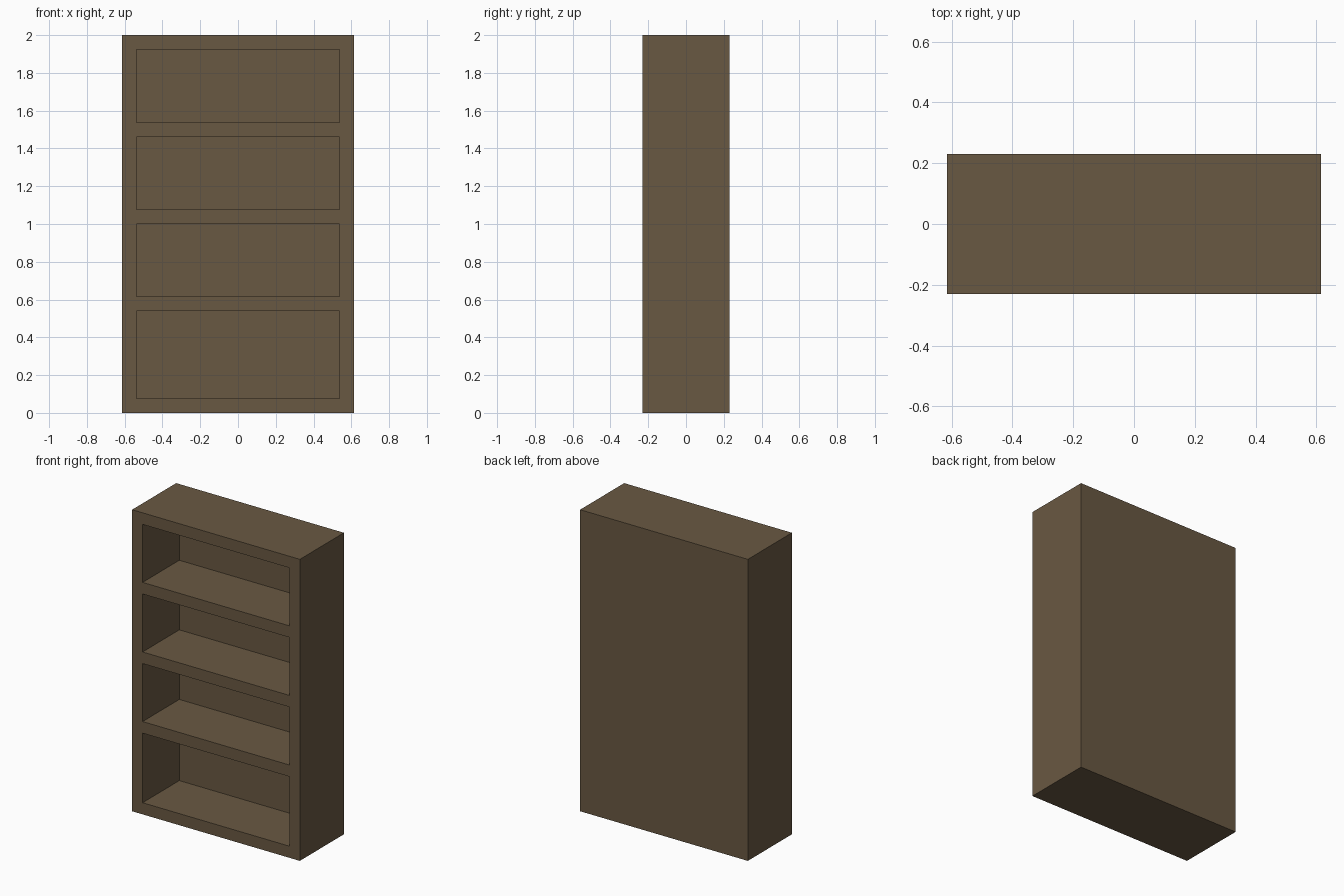
import bpy
import bmesh
from mathutils import Vector

default = bpy.data.objects.get("Cube")
if default:
    bpy.data.objects.remove(default, do_unlink=True)

# Proportions in board thicknesses
T = 1 / 13
WIDTH, DEPTH, HEIGHT = 16 * T, 6 * T, 26 * T
OPENINGS = [(1, 7), (8, 13), (14, 19), (20, 25)]

wood = bpy.data.materials.new("brown wood")
wood.use_nodes = True
colour = (0.141, 0.098, 0.0545, 1)
wood.diffuse_color = colour
bsdf = next(n for n in wood.node_tree.nodes if n.type == "BSDF_PRINCIPLED")
bsdf.inputs["Base Color"].default_value = colour
bsdf.inputs["Roughness"].default_value = 0.8

# Solid case
bm = bmesh.new()
bmesh.ops.create_cube(bm, size=1)
bmesh.ops.scale(bm, vec=(WIDTH, DEPTH, HEIGHT), verts=bm.verts)
bmesh.ops.translate(bm, vec=(0, 0, HEIGHT / 2), verts=bm.verts)


def front_faces():
    bm.normal_update()
    return [f for f in bm.faces if f.normal.y < -0.9]


def cut_front(point, normal):
    faces = front_faces()
    edges = {e for f in faces for e in f.edges}
    verts = {v for f in faces for v in f.verts}
    bmesh.ops.bisect_plane(bm, geom=faces + list(edges) + list(verts),
                           plane_co=point, plane_no=normal)


# Outline the side boards and shelves on the front
inner = WIDTH / 2 - T
for x in (-inner, inner):
    cut_front(Vector((x, 0, 0)), Vector((1, 0, 0)))
for level in (z for opening in OPENINGS for z in opening):
    cut_front(Vector((0, 0, level * T)), Vector((0, 0, 1)))


def is_opening(face):
    c = face.calc_center_median()
    return abs(c.x) < inner and any(a * T < c.z < b * T for a, b in OPENINGS)


# Hollow out the compartments, leaving the back board
bays = [f for f in front_faces() if is_opening(f)]
hollow = bmesh.ops.extrude_discrete_faces(bm, faces=bays)["faces"]
bmesh.ops.translate(bm, vec=(0, DEPTH - T, 0),
                    verts=list({v for f in hollow for v in f.verts}))
bmesh.ops.recalc_face_normals(bm, faces=bm.faces)

mesh = bpy.data.meshes.new("bookcase")
bm.to_mesh(mesh)
bm.free()
mesh.materials.append(wood)
bookcase = bpy.data.objects.new("bookcase", mesh)
bpy.context.collection.objects.link(bookcase)
